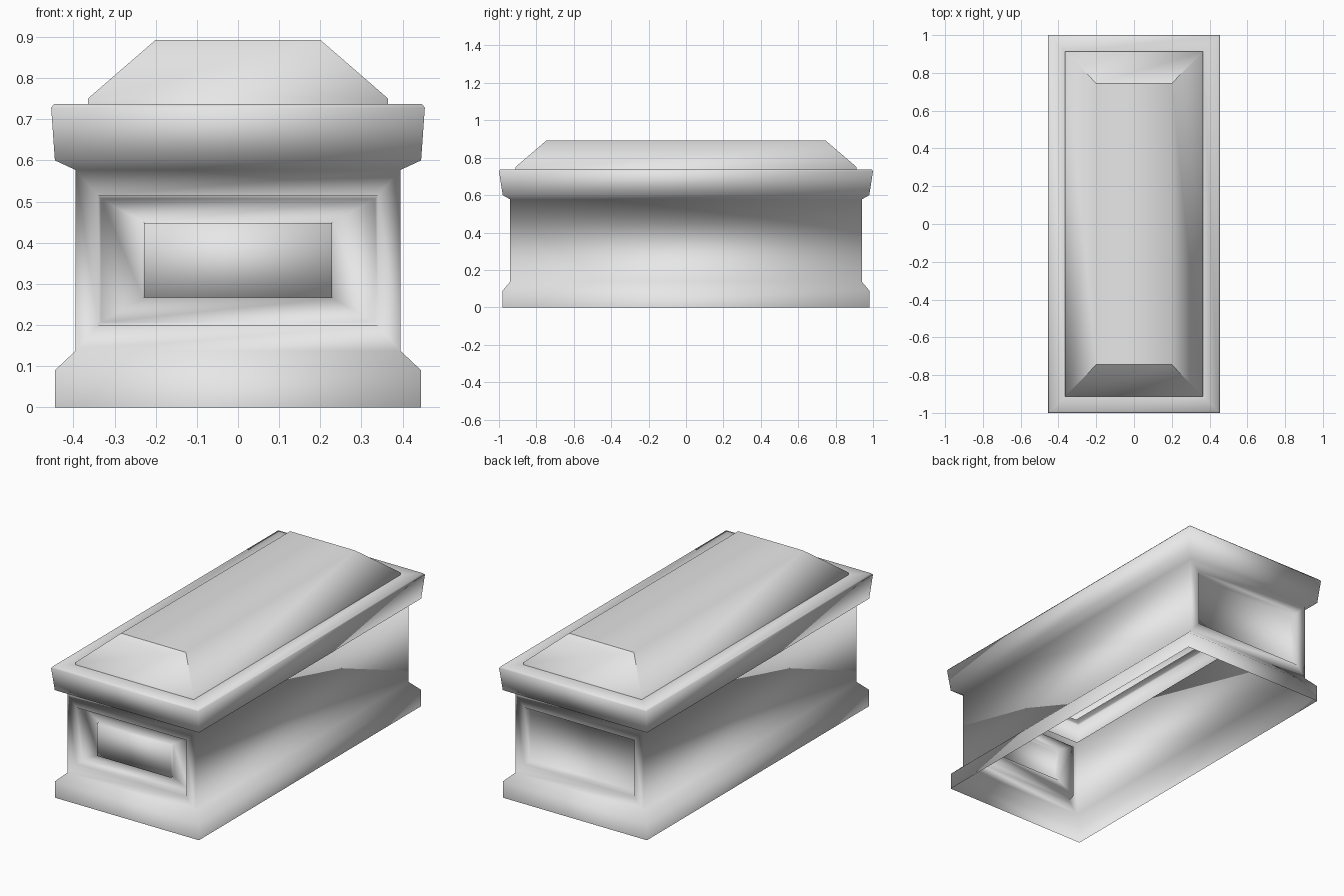
import bpy
import bmesh

cube = bpy.data.objects.get("Cube")
if cube:
    bpy.data.objects.remove(cube, do_unlink=True)

CORNERS = [(-1, -1), (1, -1), (1, 1), (-1, 1)]

stone = bpy.data.materials.new("grey stone")
stone.use_nodes = True
stone.diffuse_color = (0.8, 0.8, 0.8, 1)
stone.node_tree.nodes["Principled BSDF"].inputs["Base Color"].default_value = stone.diffuse_color


def bridge(bm, lower, upper, skip=()):
    """Join two four-corner loops with quads."""
    for i in range(4):
        if i not in skip:
            j = (i + 1) % 4
            bm.faces.new((lower[i], lower[j], upper[j], upper[i]))


def level(bm, half_x, half_y, z):
    return [bm.verts.new((half_x * sx, half_y * sy, z)) for sx, sy in CORNERS]


def panel(bm, border, side, steps):
    """Sink nested rectangles (half width, bottom, top, depth y) into an end wall."""
    last = border
    for half, low, high, y in steps:
        loop = [bm.verts.new((-side * half * sx, side * y, high if sz > 0 else low))
                for sx, sz in CORNERS]
        bridge(bm, last, loop)
        last = loop
    bm.faces.new(last)


def finish(bm, name):
    for face in bm.faces:
        face.smooth = True
    mesh = bpy.data.meshes.new(name)
    bm.to_mesh(mesh)
    bm.free()
    mesh.materials.append(stone)
    obj = bpy.data.objects.new(name, mesh)
    bpy.context.collection.objects.link(obj)


# Chest: open shell with flared plinth, straight walls and a heavy rim
bm = bmesh.new()
profile = [(0.445, 0.98, 0), (0.445, 0.98, 0.09), (0.395, 0.94, 0.137),
           (0.395, 0.94, 0.577), (0.445, 0.98, 0.6), (0.454, 1.0, 0.728),
           (0.447, 0.993, 0.737), (0.365, 0.912, 0.737)]
loops = [level(bm, *p) for p in profile]
WALL = 2
for k in range(len(loops) - 1):
    bridge(bm, loops[k], loops[k + 1], skip=(0, 2) if k == WALL else ())
low, high = loops[WALL], loops[WALL + 1]

# Recessed end panels, the front one with a raised tablet
frame = [(0.34, 0.2, 0.515, 0.94), (0.333, 0.207, 0.507, 0.895)]
tablet = [(0.23, 0.265, 0.45, 0.895), (0.228, 0.267, 0.448, 0.918)]
panel(bm, (low[0], low[1], high[1], high[0]), -1, frame + tablet)
panel(bm, (low[2], low[3], high[3], high[2]), 1, frame)
finish(bm, "chest")

# Lid: hipped shell with a short skirt hanging inside the rim
bm = bmesh.new()
loops = [level(bm, *p) for p in [(0.365, 0.912, 0.69), (0.365, 0.912, 0.75), (0.2, 0.745, 0.893)]]
for lower, upper in zip(loops, loops[1:]):
    bridge(bm, lower, upper)
eaves, top = loops[1], loops[2]
bm.faces.new(top)
# Crisp edges around the sloping ends
for i in range(4):
    bm.edges.get((eaves[i], top[i])).smooth = False
for i in (0, 2):
    bm.edges.get((top[i], top[i + 1])).smooth = False
finish(bm, "lid")
